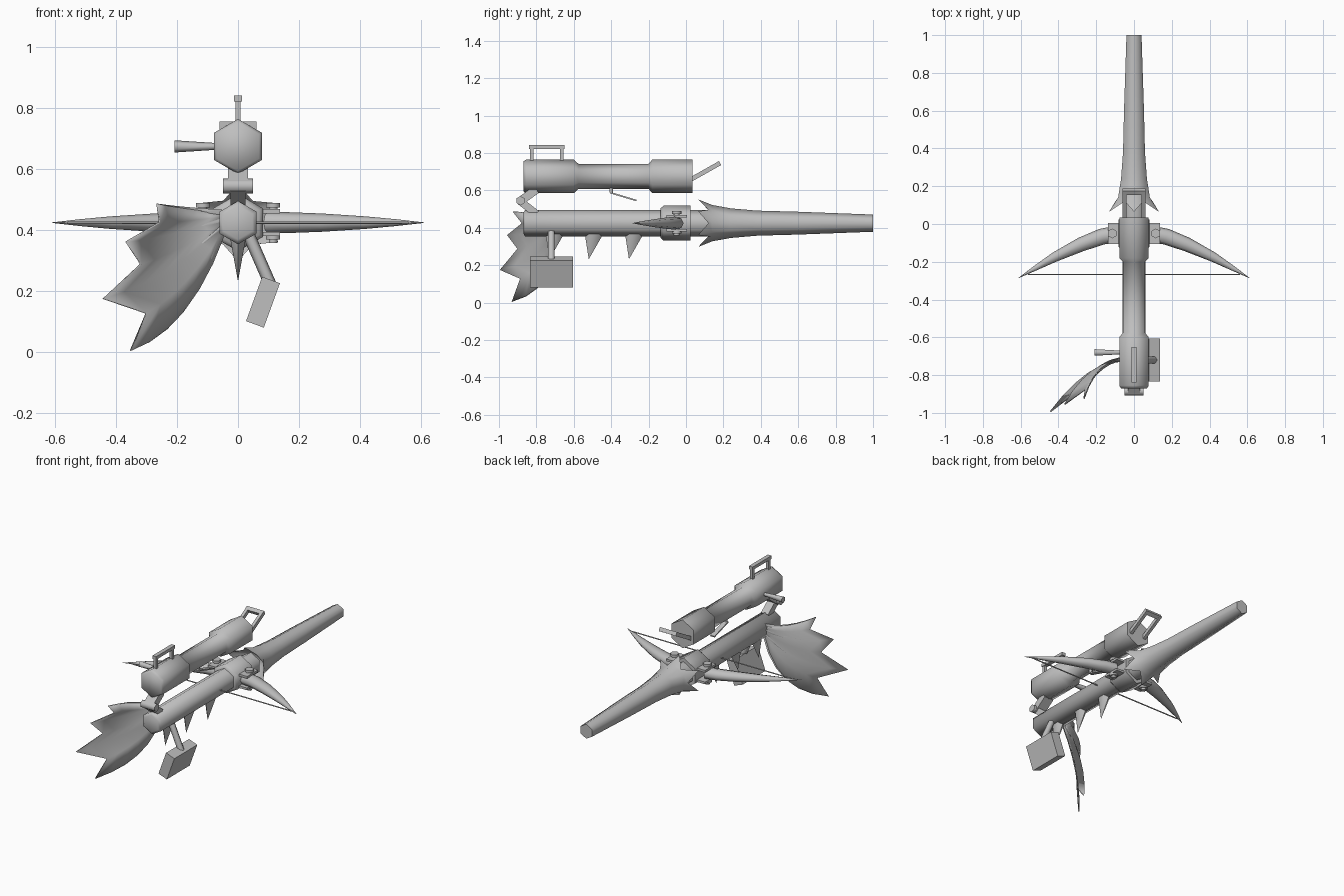
import bpy, bmesh, math
from mathutils import Vector, Matrix

cube = bpy.data.objects.get("Cube")
if cube:
    bpy.data.objects.remove(cube, do_unlink=True)

grey = bpy.data.materials.new("plain grey")
grey.use_nodes = True
tone = (0.52, 0.52, 0.52, 1)
grey.diffuse_color = tone
grey.node_tree.nodes["Principled BSDF"].inputs["Base Color"].default_value = tone


def finish(name, bm, angle=65):
    bmesh.ops.recalc_face_normals(bm, faces=bm.faces)
    mesh = bpy.data.meshes.new(name)
    bm.to_mesh(mesh)
    bm.free()
    mesh.materials.append(grey)
    ob = bpy.data.objects.new(name, mesh)
    bpy.context.collection.objects.link(ob)
    bpy.ops.object.select_all(action='DESELECT')
    bpy.context.view_layer.objects.active = ob
    ob.select_set(True)
    bpy.ops.object.shade_smooth_by_angle(angle=math.radians(angle))
    return ob


def skin(bm, rings, caps=True):
    """Join equal rings of points into a tube."""
    rings = [[bm.verts.new(p) for p in ring] for ring in rings]
    n = len(rings[0])
    for a, b in zip(rings, rings[1:]):
        for i in range(n):
            j = (i + 1) % n
            bm.faces.new((a[i], a[j], b[j], b[i]))
    if caps:
        bm.faces.new(rings[0])
        bm.faces.new(rings[-1])


def hex_tube(name, z, profile):
    """Six-sided body along y from (y, radius) pairs."""
    bm = bmesh.new()
    skin(bm, [[(r * math.sin(k * math.pi / 3), y, z + r * math.cos(k * math.pi / 3))
               for k in range(6)] for y, r in profile])
    return finish(name, bm)


def rod(name, a, b, r1, r2, sides=6):
    a, b = Vector(a), Vector(b)
    d = b - a
    bm = bmesh.new()
    bmesh.ops.create_cone(bm, cap_ends=True, segments=sides, radius1=r1, radius2=r2, depth=d.length)
    m = Matrix.Translation((a + b) / 2) @ d.to_track_quat('Z', 'Y').to_matrix().to_4x4()
    bmesh.ops.transform(bm, matrix=m, verts=bm.verts)
    return finish(name, bm)


def box(name, centre, size, axis='X', turn=0):
    bm = bmesh.new()
    bmesh.ops.create_cube(bm, size=1)
    m = (Matrix.Translation(centre) @ Matrix.Rotation(math.radians(turn), 4, axis)
         @ Matrix.Diagonal((*size, 1)))
    bmesh.ops.transform(bm, matrix=m, verts=bm.verts)
    return finish(name, bm, 30)


def bar(name, a, b, width, thick):
    """Flat bar in the yz plane, running from a to b, width along x."""
    a, b = Vector(a), Vector(b)
    d = b - a
    return box(name, (a + b) / 2, (width, d.length, thick), 'X', math.degrees(math.atan2(d.z, d.y)))


MAIN, SCOPE = 0.425, 0.675

# Stock tube, collar and upper tube
hex_tube("main_tube", MAIN, [(-0.87, 0.055), (-0.86, 0.071), (0.13, 0.071)])
hex_tube("bow_collar", MAIN, [(-0.135, 0.08), (-0.12, 0.094), (0.025, 0.094)])
hex_tube("upper_tube", SCOPE, [(-0.87, 0.08), (-0.855, 0.09), (-0.6, 0.09), (-0.575, 0.067),
                               (-0.2, 0.067), (-0.18, 0.09), (0.035, 0.09)])

# Barrel with a crown of six points around its flared end
def crown_ring(y, r, notch_y, notch_r, wide=1.0):
    ring = []
    for k in range(12):
        yy, rr = (notch_y, notch_r) if k % 2 else (y, r)
        a = k * math.pi / 6
        ring.append((wide * rr * math.sin(a), yy, MAIN + rr * math.cos(a)))
    return ring

C30 = math.cos(math.pi / 6)
bm = bmesh.new()
rings = [crown_ring(0.2, 0.05, 0.2, 0.05 * C30), crown_ring(0.07, 0.123, 0.125, 0.075, 1.2),
         crown_ring(0.065, 0.127, 0.12, 0.082, 1.2)]
for y, r in ((0.14, 0.097), (0.24, 0.079), (0.38, 0.067), (0.6, 0.061), (1.0, 0.046)):
    rings.append(crown_ring(y, r, y, r * C30))
skin(bm, rings)
finish("barrel", bm)

# Carry handle on the upper tube
for y in (-0.825, -0.665):
    box("top_handle_post", (0, y, 0.79), (0.018, 0.018, 0.09))
box("top_handle_grip", (0, -0.745, 0.832), (0.026, 0.19, 0.02))

# Rear loop handle
for x in (-0.05, 0.05):
    bar("rear_loop_side", (x, 0.02, 0.655), (x, 0.18, 0.745), 0.02, 0.024)
bar("rear_loop_end", (0, 0.16, 0.734), (0, 0.182, 0.747), 0.12, 0.024)

# Side knob and hanging lever
rod("side_knob", (-0.07, -0.68, SCOPE), (-0.208, -0.68, SCOPE), 0.011, 0.02)
rod("hanging_lever_root", (0, -0.4, 0.625), (0, -0.4, 0.59), 0.01, 0.01)
bar("hanging_lever", (0, -0.405, 0.588), (0, -0.265, 0.546), 0.03, 0.008)

# Folding front mount
bar("mount_upper_arm", (0, -0.89, 0.54), (0, -0.80, 0.605), 0.066, 0.045)
bar("mount_lower_arm", (0, -0.89, 0.545), (0, -0.80, 0.475), 0.05, 0.04)
rod("mount_hinge", (-0.05, -0.885, 0.545), (0.05, -0.885, 0.545), 0.025, 0.025)

# Angled grip block on a rod
rod("block_rod", (0.035, -0.72, 0.385), (0.105, -0.72, 0.225), 0.02, 0.02)
box("grip_block", (0.082, -0.72, 0.164), (0.062, 0.23, 0.155), 'Y', 20)

# Teeth under the main tube
for y in (-0.7, -0.49, -0.275):
    bm = bmesh.new()
    ring = [(0.03 * math.sin(k * math.pi / 3), y + 0.052 * math.cos(k * math.pi / 3), 0.375)
            for k in range(6)]
    base = [bm.verts.new(p) for p in ring]
    tip = bm.verts.new((0, y - 0.03, 0.232))
    bm.faces.new(base)
    for i in range(6):
        bm.faces.new((base[i], base[(i + 1) % 6], tip))
    finish("tooth", bm)

# Bow arms, brackets and bolts
ARM = [(0.1, -0.055, 0.042), (0.17, -0.067, 0.04), (0.28, -0.108, 0.035),
       (0.42, -0.175, 0.024), (0.52, -0.232, 0.013), (0.61, -0.285, 0.001)]
for side, label in ((1, "left"), (-1, "right")):
    bm = bmesh.new()
    rings = []
    for x, y, r in ARM:
        ring = []
        for k in range(8):
            c, s = math.cos(k * math.pi / 4), math.sin(k * math.pi / 4)
            ring.append((side * (x + 0.4 * r * c), y + r * c, MAIN + 0.85 * r * s))
        rings.append(ring)
    skin(bm, rings)
    finish(label + "_bow_arm", bm)
    for z in (0.462, 0.388):
        box(label + "_bracket_plate", (side * 0.1, -0.05, z), (0.075, 0.11, 0.014))
    rod(label + "_bolt", (side * 0.115, -0.05, 0.358), (side * 0.115, -0.05, 0.485), 0.016, 0.016)
    for z in (0.37, 0.474):
        rod(label + "_bolt_head", (side * 0.115, -0.05, z), (side * 0.115, -0.05, z + 0.016), 0.026, 0.026)

rod("bow_string", (-0.56, -0.267, MAIN), (0.56, -0.267, MAIN), 0.004, 0.004)

# Webbed fin: ribs bowed outward, with sunken scalloped web between them
TIPS = [Vector(p) for p in ((-0.265, -0.925, 0.487), (-0.367, -0.955, 0.362),
                            (-0.442, -0.993, 0.175), (-0.352, -0.93, 0.005))]
ROOTS = [Vector((-0.05, -0.72, 0.455 - 0.022 * i)) for i in range(4)]
DROP = [0.0, -0.01, -0.03, -0.06]
STEPS = 6


def rib(i, t):
    p = ROOTS[i].lerp(TIPS[i], t)
    bow = 4 * t * (1 - t)
    return p + bow * Vector((-0.02 - 0.7 * DROP[i], 0.055 - 0.3 * DROP[i], DROP[i]))


bm = bmesh.new()
lines = []
for i in range(4):
    lines.append([rib(i, s / STEPS) for s in range(STEPS + 1)])
    if i < 3:
        web = []
        for s in range(STEPS + 1):
            t = 0.78 * s / STEPS
            web.append((rib(i, t) + rib(i + 1, t)) / 2 + t * Vector((0.015, -0.03, 0)))
        lines.append(web)
grid = [[bm.verts.new(p) for p in line] for line in lines]
for a, b in zip(grid, grid[1:]):
    for s in range(STEPS):
        bm.faces.new((a[s], a[s + 1], b[s + 1], b[s]))
fin = finish("webbed_fin", bm)
thick = fin.modifiers.new("thickness", 'SOLIDIFY')
thick.thickness = 0.007
thick.offset = 0

# Spines that stiffen the fin
for i in range(4):
    bm = bmesh.new()
    rings = []
    for s in range(STEPS + 1):
        r = 0.012 * (1 - 0.95 * s / STEPS)
        rings.append([rib(i, s / STEPS) + r * Vector((0.7 * math.cos(k * math.pi / 2), 0.7 * math.cos(k * math.pi / 2),
                      math.sin(k * math.pi / 2))) for k in range(4)])
    skin(bm, rings)
    finish("fin_spine", bm, 95)
